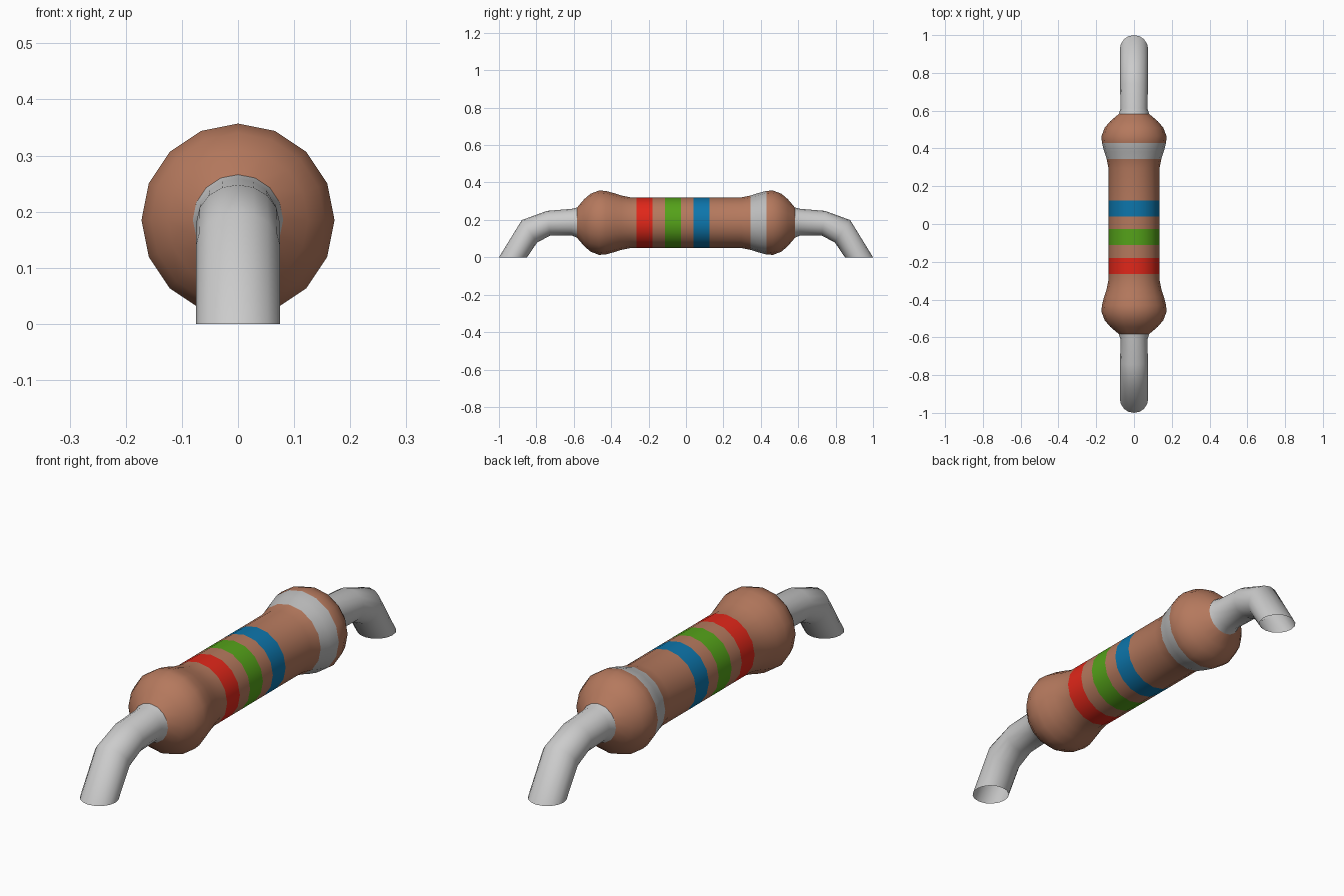
import bpy, bmesh, math

if "Cube" in bpy.data.objects:
    bpy.data.objects.remove(bpy.data.objects["Cube"])

SIDES = 16
AXIS_Z = 0.185


def material(name, rgb):
    m = bpy.data.materials.new(name)
    m.diffuse_color = (*rgb, 1)
    m.use_nodes = True
    m.node_tree.nodes["Principled BSDF"].inputs["Base Color"].default_value = m.diffuse_color
    return m


def loft(name, rings, mats=(), slots=None, angle=50):
    """Skin rings; each ring = (y, z, half width in x, half-height vector (dy, dz))."""
    bm = bmesh.new()
    loops = []
    for y, z, rx, (dy, dz) in rings:
        loop = []
        for i in range(SIDES):
            a = 2 * math.pi * i / SIDES
            c = math.cos(a)
            loop.append(bm.verts.new((rx * math.sin(a), y + dy * c, z + dz * c)))
        loops.append(loop)
    for k, (a, b) in enumerate(zip(loops, loops[1:])):
        for i in range(SIDES):
            j = (i + 1) % SIDES
            f = bm.faces.new((a[i], a[j], b[j], b[i]))
            f.material_index = slots[k] if slots else 0
    bmesh.ops.recalc_face_normals(bm, faces=bm.faces)
    me = bpy.data.meshes.new(name)
    bm.to_mesh(me)
    bm.free()
    for m in mats:
        me.materials.append(m)
    ob = bpy.data.objects.new(name, me)
    bpy.context.collection.objects.link(ob)
    bpy.context.view_layer.objects.active = ob
    ob.select_set(True)
    bpy.ops.object.shade_smooth_by_angle(angle=math.radians(angle))
    ob.select_set(False)
    return ob


# Ceramic body with colour bands: (y, radius, colour of the stretch that follows)
mats = [material("body_brown", (0.46, 0.19, 0.11)),
        material("band_red", (0.75, 0.02, 0.01)),
        material("band_green", (0.09, 0.36, 0.01)),
        material("band_blue", (0.004, 0.18, 0.41)),
        material("band_silver", (0.5, 0.5, 0.5))]
profile = [(-0.583, 0.08, 0), (-0.545, 0.125, 0), (-0.51, 0.155, 0), (-0.465, 0.172, 0),
           (-0.43, 0.17, 0), (-0.385, 0.158, 0), (-0.345, 0.145, 0), (-0.295, 0.135, 0),
           (-0.265, 0.135, 1), (-0.18, 0.135, 0), (-0.112, 0.135, 2), (-0.026, 0.135, 0),
           (0.04, 0.135, 3), (0.125, 0.135, 0), (0.295, 0.135, 0), (0.345, 0.145, 4),
           (0.385, 0.158, 4), (0.43, 0.17, 0), (0.465, 0.172, 0), (0.51, 0.155, 0),
           (0.545, 0.125, 0), (0.583, 0.08, 0)]
loft("resistor_body", [(y, AXIS_Z, r, (0, r)) for y, r, _ in profile],
     mats, [s for _, _, s in profile])

# Bent wire leads, flared at the body and cut flat at the ground
for side, name in ((-1, "front_lead"), (1, "back_lead")):
    path = [(0.578, AXIS_Z, 0.082, (0, 0.082)),
            (0.612, 0.188, 0.071, (0, 0.071)),
            (0.735, 0.182, 0.074, (0.009, 0.066)),
            (0.837, 0.139, 0.075, (0.041, 0.060)),
            (0.925, 0.0, 0.075, (0.075, 0.0))]
    loft(name, [(side * y, z, rx, (side * dy, dz)) for y, z, rx, (dy, dz) in path])
